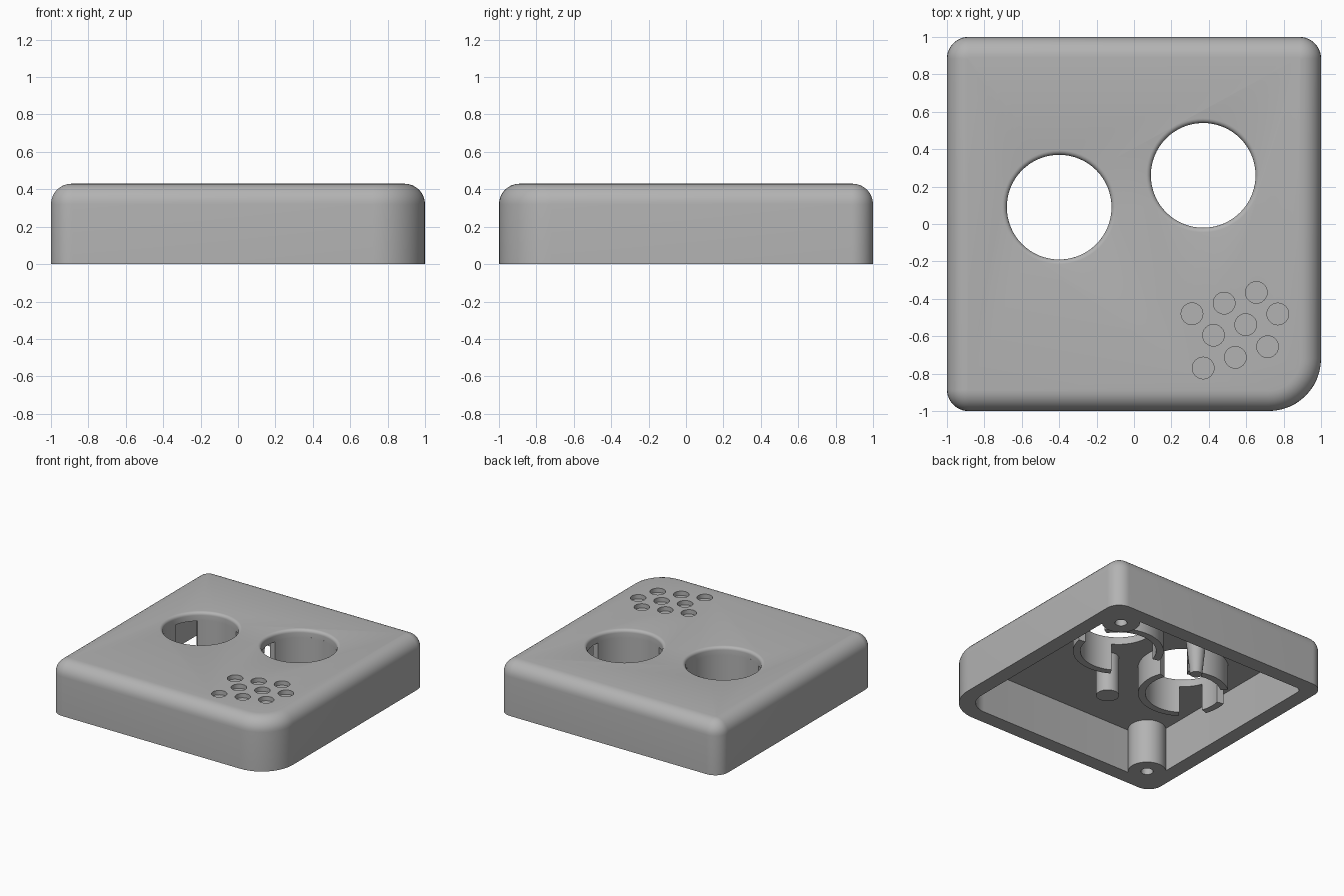
import bpy, bmesh, math

if "Cube" in bpy.data.objects:
    bpy.data.objects.remove(bpy.data.objects["Cube"])

H, FILLET, CEIL = 0.43, 0.11, 0.36
mat = bpy.data.materials.new("light grey plastic")
mat.diffuse_color = (0.45, 0.45, 0.45, 1)
mat.use_nodes = True
mat.node_tree.nodes["Principled BSDF"].inputs["Base Color"].default_value = mat.diffuse_color


def finish(name, bm):
    bmesh.ops.recalc_face_normals(bm, faces=bm.faces)
    me = bpy.data.meshes.new(name)
    bm.to_mesh(me)
    bm.free()
    ob = bpy.data.objects.new(name, me)
    bpy.context.collection.objects.link(ob)
    me.materials.append(mat)
    return ob


def smooth(ob):
    bpy.ops.object.select_all(action='DESELECT')
    ob.select_set(True)
    bpy.context.view_layer.objects.active = ob
    bpy.ops.object.shade_smooth_by_angle(angle=math.radians(30))


def rounded_loft(name, layers, half, small, big, seg=12):
    """Stack rounded squares given as (inset, z); the front right corner is rounder."""
    bm = bmesh.new()
    rings = []
    for inset, z in layers:
        ring = []
        for k, (sx, sy) in enumerate([(1, 1), (-1, 1), (-1, -1), (1, -1)]):
            r = big if k == 3 else small
            cx, cy = sx * (half - r), sy * (half - r)
            for i in range(seg + 1):
                a = math.pi / 2 * (k + i / seg)
                ring.append(bm.verts.new((cx + (r - inset) * math.cos(a),
                                          cy + (r - inset) * math.sin(a), z)))
        rings.append(ring)
    n = len(rings[0])
    for lo, hi in zip(rings, rings[1:]):
        for i in range(n):
            bm.faces.new((lo[i], lo[(i + 1) % n], hi[(i + 1) % n], hi[i]))
    bm.faces.new(rings[0][::-1])
    bm.faces.new(rings[-1])
    return finish(name, bm)


def revolve(name, profile, x, y, n=48, start=0, sweep=360, closed=False):
    """Turn an (r, z) profile about a vertical axis; closed profiles make tubes and arcs."""
    bm = bmesh.new()
    full = sweep == 360
    rings = []
    for i in range(n if full else n + 1):
        a = math.radians(start + sweep * i / n)
        rings.append([bm.verts.new((x + r * math.cos(a), y + r * math.sin(a), z))
                      for r, z in profile])
    m = len(profile)
    for i in range(n):
        p, q = rings[i], rings[(i + 1) % len(rings)]
        for j in range(m if closed else m - 1):
            k = (j + 1) % m
            bm.faces.new((p[j], q[j], q[k], p[k]))
    if closed and not full:
        bm.faces.new(rings[0])
        bm.faces.new(rings[-1][::-1])
    if not closed:
        bm.faces.new([r[0] for r in rings][::-1])
        bm.faces.new([r[-1] for r in rings])
    return finish(name, bm)


def cut(ob, cutter):
    mod = ob.modifiers.new("cut", 'BOOLEAN')
    mod.operation, mod.solver, mod.object = 'DIFFERENCE', 'EXACT', cutter
    bpy.context.view_layer.objects.active = ob
    bpy.ops.object.modifier_apply(modifier=mod.name)
    bpy.data.objects.remove(cutter, do_unlink=True)


# Housing with rounded top edge, hollow underneath
layers = [(0, 0)]
for i in range(9):
    a = math.pi / 2 * i / 8
    layers.append((FILLET * (1 - math.cos(a)), H - FILLET + FILLET * math.sin(a)))
housing = rounded_loft("housing", layers, 1.0, 0.115, 0.28)
cut(housing, rounded_loft("cavity", [(0, -0.1), (0, CEIL)], 0.88, 0.05, 0.17))

# Two large round openings with softened upper edges
R, SOFT = 0.28, 0.025
opening = [(R, 0.2)]
for i in range(6):
    a = math.pi / 2 * i / 5
    opening.append((R + SOFT * (1 - math.cos(a)), H - SOFT + SOFT * math.sin(a)))
opening.append((R + SOFT, H + 0.1))
holes = {"left": (-0.40, 0.09), "right": (0.37, 0.26)}
for x, y in holes.values():
    cut(housing, revolve("opening", opening, x, y, 64))

# Slanted three by three grid of shallow round recesses
for i in range(3):
    for j in range(3):
        x = 0.31 + 0.172 * i + (0, 0.115, 0.06)[j]
        y = -0.48 + 0.057 * i - (0, 0.115, 0.29)[j]
        cut(housing, revolve("recess", [(0.058, H - 0.035), (0.058, H + 0.1)], x, y, 32))
smooth(housing)

# Slotted collars hanging below the openings: (start angle, sweep)
arcs = {"left": [(-124, 144), (56, 74), (167, 33)],
        "right": [(-120, 110), (32, 133)]}
section = [(R, 0.14), (0.335, 0.14), (0.335, CEIL + 0.01), (R, CEIL + 0.01)]
for side, parts in arcs.items():
    for start, sweep in parts:
        smooth(revolve(side + "_collar", section, *holes[side], max(6, sweep // 6),
                       start, sweep, True))

# Corner screw bosses with blind holes
for s in (-1, 1):
    boss = [(0.0005, 0.25), (0.045, 0.25), (0.045, 0), (0.14, 0), (0.14, CEIL + 0.01)]
    smooth(revolve("screw_boss", boss, 0.78 * s, 0.78 * s))

# Support post and tapered pin under the ceiling
smooth(revolve("support_post", [(0.085, 0.04), (0.085, CEIL + 0.01)], 0.12, -0.16, 32))
smooth(revolve("tapered_pin", [(0.045, 0.04), (0.08, CEIL + 0.01)], -0.18, 0.50, 32))
